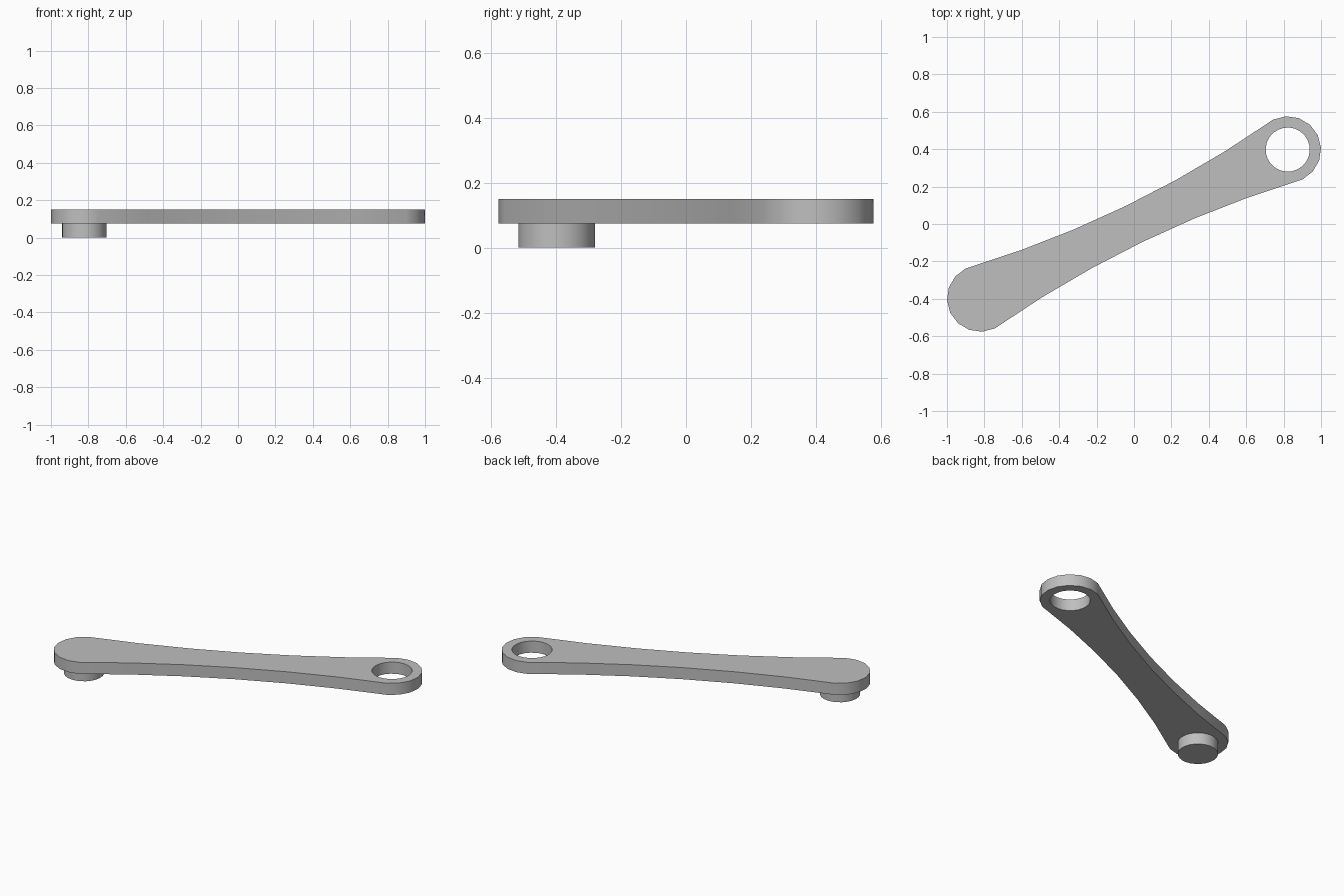
import bpy
import bmesh
from math import pi, cos, sin, atan2, hypot, radians
from mathutils import Matrix, Vector

cube = bpy.data.objects.get("Cube")
if cube:
    bpy.data.objects.remove(cube, do_unlink=True)

END_X, END_Y = 0.822, 0.398      # centre of the ring end; the pin end is opposite
HALF = hypot(END_X, END_Y)
TURN = Matrix.Rotation(atan2(END_Y, END_X), 4, 'Z')
END_R, WAIST_R, PIN_R = 0.178, 0.106, 0.118
BOTTOM, TOP = 0.075, 0.15

grey = bpy.data.materials.new("plain grey")
grey.use_nodes = True
colour = (0.52, 0.52, 0.52, 1)
grey.diffuse_color = colour
grey.node_tree.nodes["Principled BSDF"].inputs["Base Color"].default_value = colour


def circle(cx, radius, steps):
    return [(cx + radius * cos(2 * pi * i / steps), radius * sin(2 * pi * i / steps))
            for i in range(steps)]


def extruded(name, loops, z0, z1):
    """Fill closed outlines (inner ones are holes) and extrude them upwards."""
    bm = bmesh.new()
    edges = []
    for loop in loops:
        verts = [bm.verts.new((x, y, z0)) for x, y in loop]
        edges += [bm.edges.new((a, b)) for a, b in zip(verts, verts[1:] + verts[:1])]
    bmesh.ops.triangle_fill(bm, edges=edges, use_beauty=True, normal=(0, 0, 1))
    result = bmesh.ops.extrude_face_region(bm, geom=bm.faces[:], use_keep_orig=True)
    raised = [g for g in result["geom"] if isinstance(g, bmesh.types.BMVert)]
    bmesh.ops.translate(bm, verts=raised, vec=Vector((0, 0, z1 - z0)))
    bmesh.ops.recalc_face_normals(bm, faces=bm.faces[:])
    bmesh.ops.transform(bm, matrix=TURN, verts=bm.verts[:])
    mesh = bpy.data.meshes.new(name)
    bm.to_mesh(mesh)
    bm.free()
    mesh.materials.append(grey)
    obj = bpy.data.objects.new(name, mesh)
    bpy.context.collection.objects.link(obj)
    bpy.ops.object.select_all(action='DESELECT')
    obj.select_set(True)
    bpy.context.view_layer.objects.active = obj
    bpy.ops.object.shade_smooth_by_angle(angle=radians(30))
    return obj


# Half the arm outline: round end, then the concave side; the other half is its rotation
half = [(HALF + END_R * cos(a), END_R * sin(a))
        for a in (pi * (i / 8 - 0.5) for i in range(9))]
for i in range(1, 6):
    t = 1 - i / 3
    half.append((HALF * t, WAIST_R + (END_R - WAIST_R) * t * t))
outline = half + [(-x, -y) for x, y in half]

# Arm with the ring hole, and the pin below the other end
extruded("link_arm", [outline, circle(HALF, PIN_R, 24)], BOTTOM, TOP)
extruded("link_pin", [circle(-HALF, PIN_R, 24)], 0, BOTTOM)
